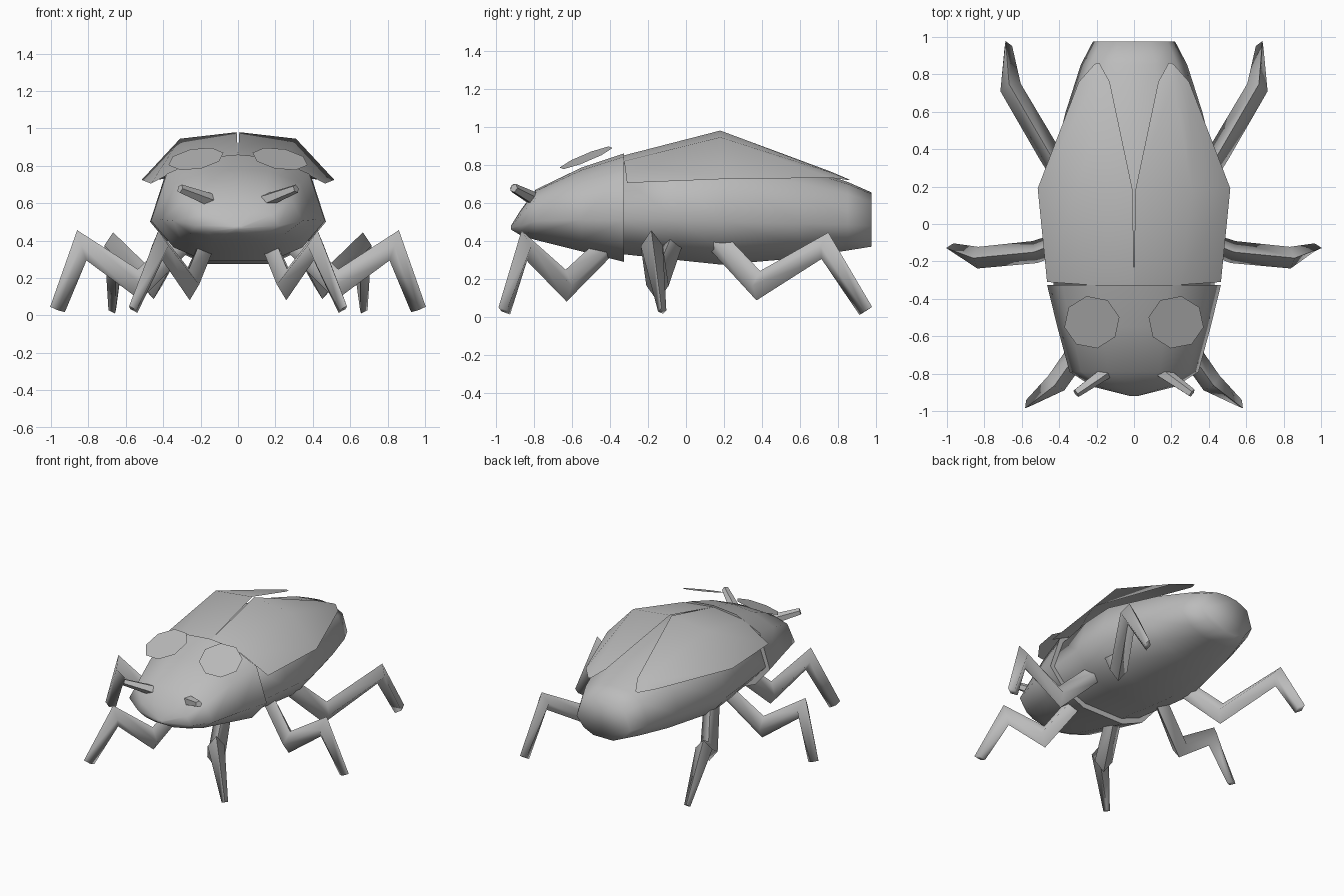
import bpy, bmesh, math
from mathutils import Vector

cube = bpy.data.objects.get("Cube")
if cube:
    bpy.data.objects.remove(cube, do_unlink=True)

grey = bpy.data.materials.new("shell grey")
grey.use_nodes = True
grey.diffuse_color = (0.5, 0.5, 0.5, 1)
grey.node_tree.nodes["Principled BSDF"].inputs["Base Color"].default_value = (0.5, 0.5, 0.5, 1)


def finish(name, bm, angle):
    """Turn a bmesh into a smooth-shaded object."""
    bmesh.ops.recalc_face_normals(bm, faces=bm.faces)
    mesh = bpy.data.meshes.new(name)
    bm.to_mesh(mesh)
    bm.free()
    mesh.materials.append(grey)
    obj = bpy.data.objects.new(name, mesh)
    bpy.context.collection.objects.link(obj)
    bpy.ops.object.select_all(action='DESELECT')
    obj.select_set(True)
    bpy.context.view_layer.objects.active = obj
    bpy.ops.object.shade_smooth_by_angle(angle=math.radians(angle))
    return obj


def loft(name, rings, angle):
    """Skin closed rings of points and cap both ends."""
    bm = bmesh.new()
    loops = [[bm.verts.new(p) for p in ring] for ring in rings]
    n = len(loops[0])
    for a, b in zip(loops, loops[1:]):
        for i in range(n):
            j = (i + 1) % n
            bm.faces.new((a[i], a[j], b[j], b[i]))
    bm.faces.new(loops[0])
    bm.faces.new(loops[-1])
    return finish(name, bm, angle)


# Half cross-section of the trunk: width factor, height factor
half = [(0, 1), (0.4, 0.97), (0.82, 0.82), (1, 0.38), (0.74, 0.13), (0.37, 0)]
section = half + [(0, 0)] + [(-x, t) for x, t in reversed(half[1:])]


def trunk(name, stations):
    rings = [[(w * x, y, low + (high - low) * t) for x, t in section]
             for y, w, low, high in stations]
    return loft(name, rings, 83)


def tube(name, path, radii, sides, angle):
    """Tapered limb with mitred joints; radii are (sideways, upright) pairs."""
    pts = [Vector(p) for p in path]
    flat = pts[-1] - pts[0]
    hinge = Vector((-flat.y, flat.x, 0)).normalized()
    rings = []
    for i, p in enumerate(pts):
        before = (p - pts[i - 1]).normalized() if i else None
        after = (pts[i + 1] - p).normalized() if i < len(pts) - 1 else None
        before, after = before or after, after or before
        along = (before + after).normalized()
        up = along.cross(hinge).normalized()
        side = up.cross(along).normalized()
        stretch = 1 / max(0.55, along.dot(before))
        wide, tall = radii[i]
        ring = []
        for k in range(sides):
            a = math.tau * k / sides
            ring.append(p + side * wide * math.cos(a) + up * tall * math.sin(a) * stretch)
        rings.append(ring)
    return loft(name, rings, angle)


# Abdomen and head
trunk("abdomen", [(-0.33, 0.43, 0.33, 0.82), (-0.05, 0.46, 0.3, 0.86),
                  (0.19, 0.47, 0.275, 0.87), (0.6, 0.365, 0.31, 0.79),
                  (0.85, 0.285, 0.35, 0.71), (0.975, 0.22, 0.37, 0.655)])
trunk("head", [(-0.325, 0.465, 0.29, 0.86), (-0.55, 0.41, 0.345, 0.785),
               (-0.79, 0.345, 0.405, 0.67), (-0.87, 0.22, 0.43, 0.56),
               (-0.92, 0.02, 0.46, 0.48)])

# Wing cover outlines, from seam over ridge to rim, front to back
cover = [
    [(0, -0.325, 0.85), (0.25, -0.325, 0.82), (0.465, -0.31, 0.705)],
    [(0.007, 0.18, 0.98), (0.31, 0.18, 0.945), (0.515, 0.19, 0.725)],
    [(0.13, 0.76, 0.765), (0.21, 0.76, 0.76), (0.295, 0.76, 0.732)],
    [(0.185, 0.86, 0.722), (0.2, 0.862, 0.72), (0.215, 0.85, 0.72)],
]

# Leg paths: hip, elbow, knee, foot
legs = {
    "front": [(0.17, -0.42, 0.37), (0.26, -0.63, 0.165), (0.415, -0.85, 0.375), (0.56, -0.955, 0.032)],
    "middle": [(0.3, -0.07, 0.39), (0.53, -0.15, 0.165), (0.835, -0.18, 0.375), (0.965, -0.125, 0.032)],
    "rear": [(0.33, 0.17, 0.39), (0.455, 0.38, 0.165), (0.66, 0.73, 0.375), (0.672, 0.945, 0.032)],
}

for s, label in ((1, "left"), (-1, "right")):
    # Wing cover
    bm = bmesh.new()
    grid = [[bm.verts.new((s * x, y, z)) for x, y, z in row] for row in cover]
    for a, b in zip(grid, grid[1:]):
        for i in range(2):
            quad = (a[i], a[i + 1], b[i + 1], b[i])
            bm.faces.new(quad if s > 0 else quad[::-1])
    finish(label + "_wing_cover", bm, 60)

    # Flat octagonal eye, tilted forwards and outwards
    bm = bmesh.new()
    ring = []
    for k in range(8):
        a = math.tau * (k + 0.5) / 8 + s * 0.2
        x, y = 0.15 * math.cos(a), 0.142 * math.sin(a)
        ring.append(bm.verts.new((s * 0.225 + x, y - 0.525, 0.837 + 0.4 * y - 0.15 * s * x)))
    bm.faces.new(ring)
    eye = finish(label + "_eye", bm, 30)
    if eye.data.polygons[0].normal.z < 0:
        eye.data.flip_normals()

    # Antenna
    tube(label + "_antenna", [(s * 0.12, -0.77, 0.605), (s * 0.31, -0.905, 0.678)],
         [(0.04, 0.04), (0.024, 0.024)], 5, 40)

    # Legs
    for place, path in legs.items():
        tube(label + "_" + place + "_leg", [(s * x, y, z) for x, y, z in path],
             [(0.055, 0.06), (0.06, 0.064), (0.058, 0.052), (0.022, 0.042)], 4, 88)
